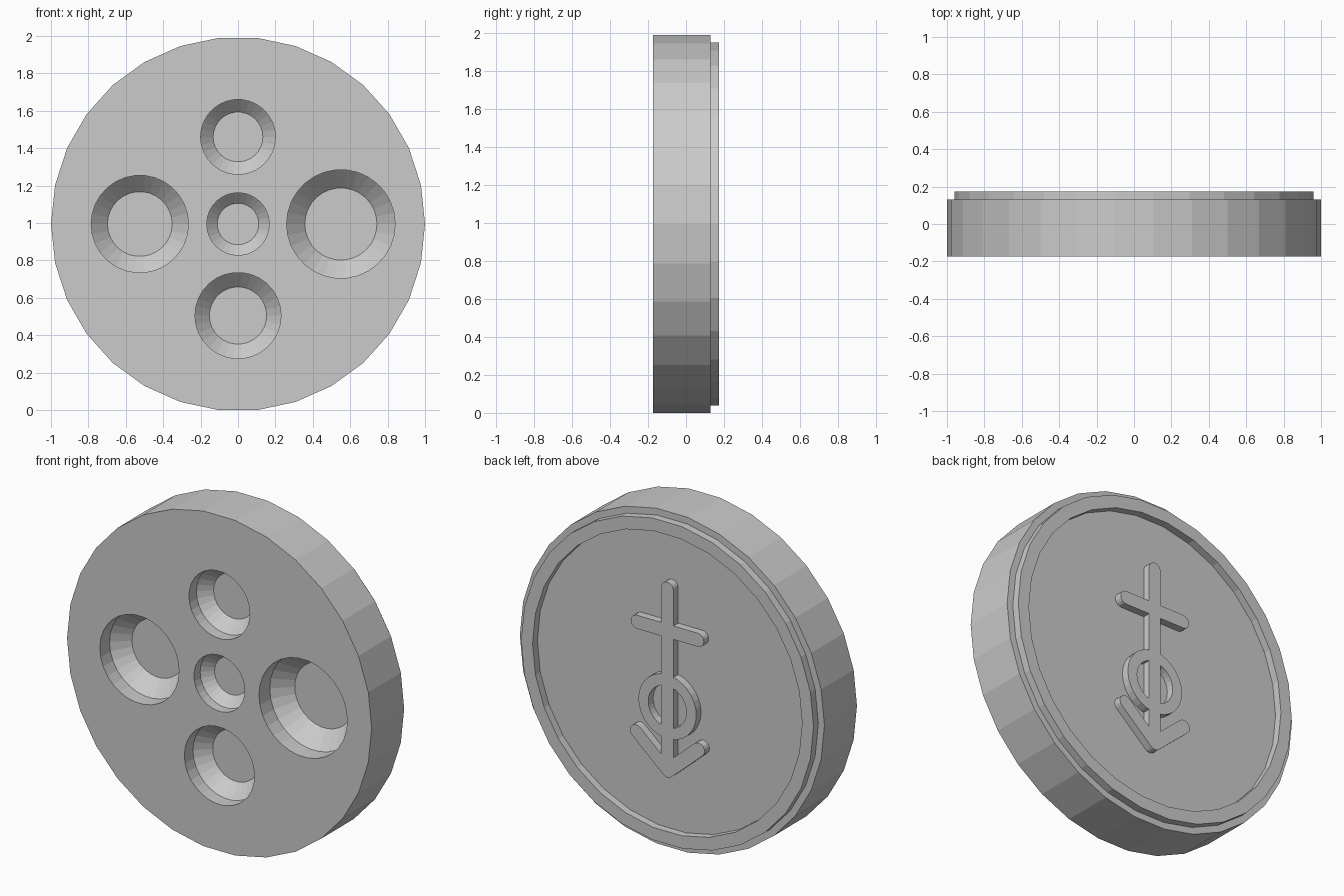
import bpy
import bmesh
from math import cos, sin, pi, atan2

SIDES = 30
CENTRE_Z = 0.9945
FRONT, FLOOR, BACK = -0.175, 0.13, 0.175

cube = bpy.data.objects.get("Cube")
if cube:
    bpy.data.objects.remove(cube, do_unlink=True)

grey = bpy.data.materials.new("plain_grey")
grey.use_nodes = True
grey.diffuse_color = (0.6, 0.6, 0.6, 1)
grey.node_tree.nodes["Principled BSDF"].inputs["Base Color"].default_value = (0.6, 0.6, 0.6, 1)


def finish(name, bm):
    bmesh.ops.recalc_face_normals(bm, faces=bm.faces)
    mesh = bpy.data.meshes.new(name)
    bm.to_mesh(mesh)
    bm.free()
    mesh.materials.append(grey)
    obj = bpy.data.objects.new(name, mesh)
    bpy.context.collection.objects.link(obj)
    return obj


def lathe(name, profile, x=0, z=CENTRE_Z, closed=False):
    """Spin (radius, y) points around the y axis; cap the ends unless closed."""
    bm = bmesh.new()
    angles = [2 * pi * i / SIDES for i in range(SIDES)]
    rings = [[bm.verts.new((x + r * cos(a), y, z + r * sin(a))) for a in angles]
             for r, y in profile]
    pairs = list(zip(rings, rings[1:]))
    if closed:
        pairs.append((rings[-1], rings[0]))
    else:
        bm.faces.new(rings[0])
        bm.faces.new(rings[-1])
    for p, q in pairs:
        for i in range(SIDES):
            j = (i + 1) % SIDES
            bm.faces.new((p[i], p[j], q[j], q[i]))
    return finish(name, bm)


def rounded_bar(name, start, end, radius=0.04, steps=8):
    """Raised bar with round ends between two (x, z) points."""
    heading = atan2(end[1] - start[1], end[0] - start[0])
    bm = bmesh.new()
    outline = []
    for (x, z), turn in ((end, -pi / 2), (start, pi / 2)):
        for i in range(steps + 1):
            a = heading + turn + pi * i / steps
            outline.append(bm.verts.new((x + radius * cos(a), FLOOR - 0.01, z + radius * sin(a))))
    face = bm.faces.new(outline)
    top = bmesh.ops.extrude_face_region(bm, geom=[face])["geom"]
    for v in top:
        if isinstance(v, bmesh.types.BMVert):
            v.co.y = BACK
    # close the underside if the extrusion consumed it
    bmesh.ops.holes_fill(bm, edges=[e for e in bm.edges if e.is_boundary], sides=0)
    return finish(name, bm)


# Disc with a raised lip around its back
disc = lathe("disc", [(1, FRONT), (1, FLOOR), (0.96, FLOOR), (0.96, BACK),
                      (0.885, BACK), (0.885, FLOOR)])

# Stepped holes in the front: straight wall, then a cone to a flat floor
holes = [(0, CENTRE_Z, 0.167), (0, 1.46, 0.2), (0, 0.505, 0.23),
         (-0.525, CENTRE_Z, 0.26), (0.55, CENTRE_Z, 0.29)]
bpy.context.view_layer.objects.active = disc
for x, z, r in holes:
    cutter = lathe("hole_cutter", [(r, FRONT - 0.05), (r, FRONT + 0.35 * r),
                                   (r * 0.665, FRONT + 0.68 * r)], x, z)
    cutter.hide_render = True
    mod = disc.modifiers.new("hole", 'BOOLEAN')
    mod.operation = 'DIFFERENCE'
    mod.solver = 'EXACT'
    mod.object = cutter
    bpy.ops.object.modifier_apply(modifier=mod.name)
    bpy.data.objects.remove(cutter, do_unlink=True)

# Raised emblem on the back: shaft, crossbar, ring and arrowhead
tip = (0, 0.475)
rounded_bar("emblem_shaft", tip, (0, 1.555))
rounded_bar("emblem_crossbar", (-0.2, 1.305), (0.2, 1.305))
for side, label in ((1, "left"), (-1, "right")):
    rounded_bar("emblem_arrow_" + label, tip, (side * 0.205, 0.655))
lathe("emblem_ring", [(0.19, FLOOR - 0.01), (0.19, BACK), (0.125, BACK), (0.125, FLOOR - 0.01)],
      0, 0.855, closed=True)
